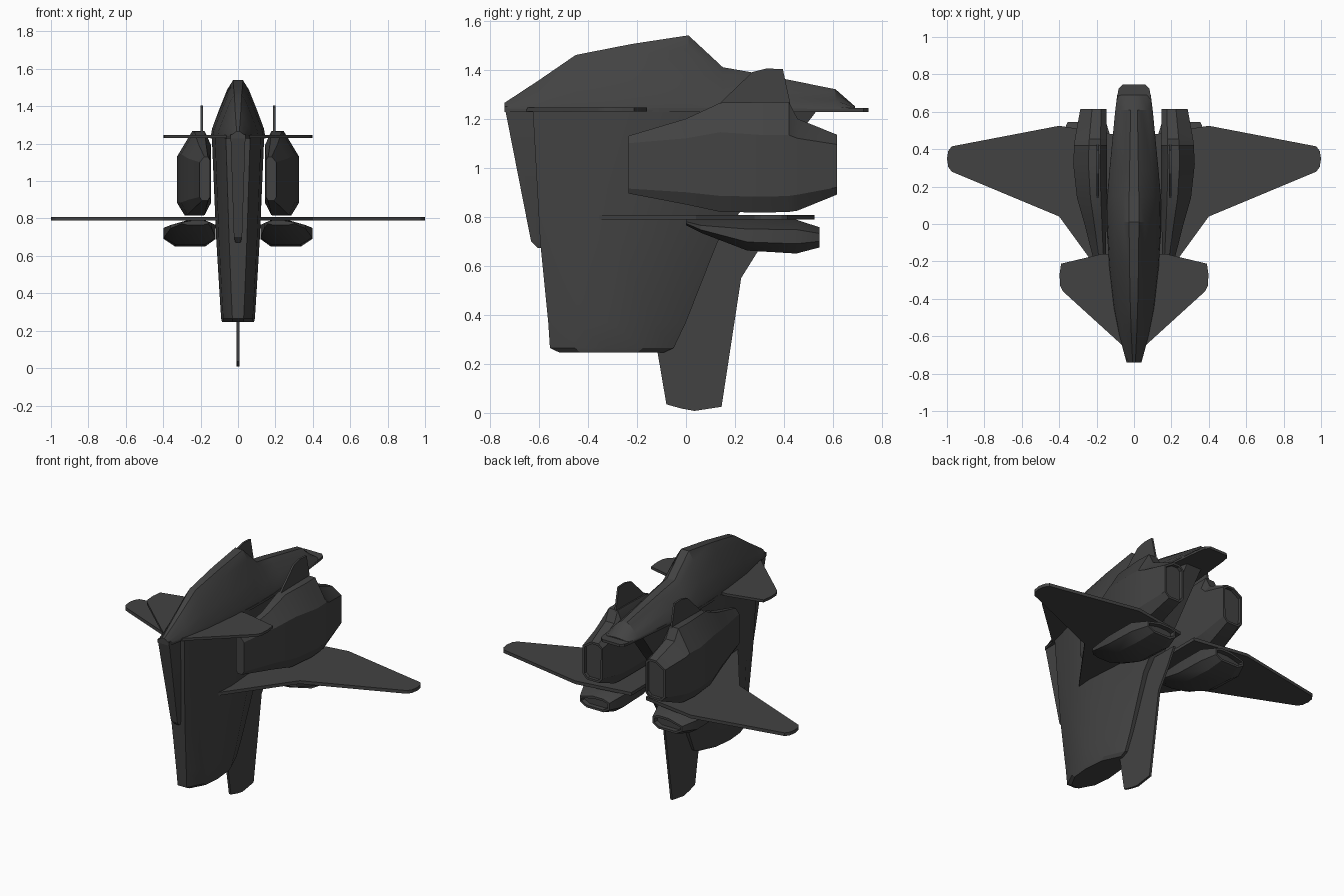
import bpy, bmesh

if "Cube" in bpy.data.objects:
    bpy.data.objects.remove(bpy.data.objects["Cube"])

dark = bpy.data.materials.new("dark_grey")
dark.diffuse_color = (0.055, 0.055, 0.055, 1)
dark.use_nodes = True
dark.node_tree.nodes["Principled BSDF"].inputs["Base Color"].default_value = dark.diffuse_color


def finish(name, bm, mirror=False):
    """Turn a bmesh into an object, optionally mirrored across x."""
    bmesh.ops.recalc_face_normals(bm, faces=bm.faces)
    me = bpy.data.meshes.new(name)
    bm.to_mesh(me)
    bm.free()
    me.materials.append(dark)
    ob = bpy.data.objects.new(name, me)
    bpy.context.collection.objects.link(ob)
    if mirror:
        ob.modifiers.new("mirror", "MIRROR").use_mirror_merge = False
    bpy.ops.object.select_all(action="DESELECT")
    ob.select_set(True)
    bpy.context.view_layer.objects.active = ob
    bpy.ops.object.shade_smooth_by_angle(angle=0.42)
    return ob


def loft(name, rings, mirror=False, recess=0):
    """Skin equal-length rings of points; recess sinks the last cap along y."""
    bm = bmesh.new()
    vs = [[bm.verts.new(p) for p in r] for r in rings]
    n = len(rings[0])
    for a, b in zip(vs, vs[1:]):
        for i in range(n):
            bm.faces.new((a[i], a[(i + 1) % n], b[(i + 1) % n], b[i]))
    bm.faces.new(vs[0])
    cap = bm.faces.new(vs[-1])
    if recess:
        bmesh.ops.recalc_face_normals(bm, faces=bm.faces)
        bmesh.ops.inset_region(bm, faces=[cap], thickness=0.014)
        inner = bmesh.ops.extrude_face_region(bm, geom=[cap])
        bmesh.ops.translate(bm, vec=(0, -recess, 0),
                            verts=[v for v in inner["geom"] if isinstance(v, bmesh.types.BMVert)])
        bmesh.ops.delete(bm, geom=[cap], context="FACES")
    return finish(name, bm, mirror)


def plate_z(name, pts, z0, z1, mirror=False):
    return loft(name, [[(x, y, z) for x, y in pts] for z in (z0, z1)], mirror)


def plate_x(name, pts, x0, x1, mirror=False):
    return loft(name, [[(x, y, z) for y, z in pts] for x in (x0, x1)], mirror)


def both(pts):
    """Close a right-hand outline with its left-hand reflection."""
    return pts + [(-x, y) for x, y in reversed(pts)]


# Upper hull: ridged hood sloping down to a low tail
profile = [(1, 0), (.96, .13), (.73, .43), (.40, .83), (.18, 1)]
rings = []
for y, w, h in [(-.74, .04, .025), (-.6, .078, .117), (-.45, .108, .22), (-.22, .134, .265),
                (.01, .145, .30), (.15, .143, .17), (.28, .132, .147), (.61, .1, .08), (.69, .09, .01)]:
    rings.append([(x * w, y, 1.24 + z * h) for x, z in both(profile)])
loft("upper_hull", rings)

# Thin deck under the hood
plate_z("deck", both([(.04, -.74), (.115, -.42), (.145, -.05), (.146, .13), (.115, .45),
                      (.09, .68), (.082, .725), (.06, .745)]), 1.228, 1.244)

# Lower hull: deep slab, narrowing to the bottom (z, front y, rear y, half width, front half width)
rings = []
for z, f, b, w, e in [(1.235, -.625, .535, .14, .065), (.7, -.595, .13, .117, .048),
                      (.37, -.562, .0, .097, .035), (.265, -.555, -.05, .09, .03)]:
    d = b - f
    rings.append([(x, y, z) for x, y in both([(e, f), (w * .88, f + d * .2), (w, f + d * .45),
                                              (w * .86, f + d * .75), (e * .8, b)])])
last = [(x * .95, -.31 + (y + .31) * .85, .247) for x, y, z in rings[-1]]
loft("lower_hull", rings + [last])

# Tapered keel down the nose
loft("nose_keel", [[(w, f, z), (w, b, z), (-w, b, z), (-w, f, z)]
                   for z, f, b, w in [(1.25, -.74, -.6, .04), (.70, -.632, -.58, .022), (.672, -.605, -.58, .014)]])

# Belly fin
plate_x("belly_fin", [(-.125, .3), (-.08, .035), (-.02, .018), (.035, .008), (.145, .025),
                      (.225, .55), (.30, .67), (.36, .78), (.1, .78)], -.007, .007)

# Main wings
plate_z("main_wing", [(.05, -.44), (.24, -.18), (.40, .04), (.975, .28), (.993, .305), (1, .35),
                      (.993, .39), (.975, .415), (.40, .525), (.05, .47)], .788, .808, True)

# Front canards
plate_z("canard", [(.05, -.66), (.38, -.36), (.395, -.33), (.398, -.27), (.39, -.212),
                   (.36, -.205), (.17, -.16), (.08, -.16)], 1.23, 1.246, True)


def pod_ring(y, x0, x1, z0, z1, top, low):
    """Eight-sided pod section with its own upper and lower chamfers."""
    w = x1 - x0
    return [(x0 + w * .2, y, z0), (x1 - w * .22, y, z0), (x1, y, z0 + low), (x1, y, z1 - top),
            (x1 - w * .45, y, z1), (x0 + w * .2, y, z1), (x0, y, z1 - top * .6), (x0, y, z0 + low)]


# Upper engine pods
loft("upper_engine", [pod_ring(*r) for r in [
    (-.235, .15, .205, .895, 1.13, .03, .02), (0, .148, .265, .85, 1.20, .08, .05),
    (.14, .145, .305, .82, 1.265, .12, .065), (.32, .145, .325, .817, 1.268, .135, .065),
    (.42, .145, .32, .82, 1.268, .135, .065), (.455, .145, .316, .825, 1.2, .08, .065),
    (.615, .148, .287, .89, 1.135, .04, .03)]], True, .02)

# Lower engine pods
loft("lower_engine", [pod_ring(*r) for r in [
    (0, .16, .3, .765, .79, .01, .008), (.06, .14, .36, .735, .79, .025, .012),
    (.25, .12, .397, .662, .79, .04, .035), (.45, .12, .397, .65, .788, .04, .04),
    (.545, .15, .355, .675, .757, .025, .025)]], True, .03)

# Small fins on the upper engines
plate_x("engine_fin", [(.14, 1.25), (.14, 1.265), (.27, 1.39), (.33, 1.405), (.395, 1.402), (.425, 1.265),
                       (.425, 1.25)], .188, .2, True)
